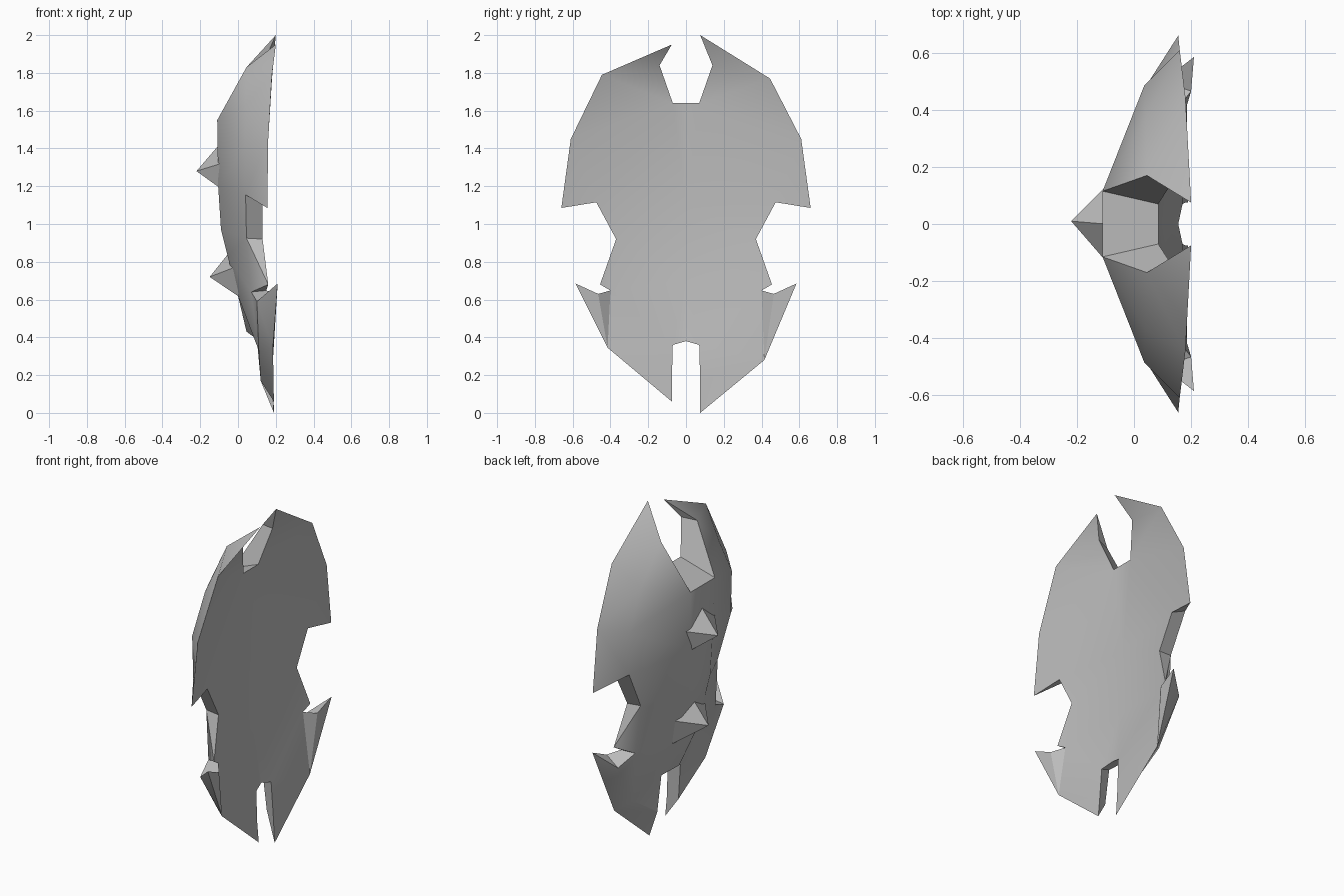
import bpy
import bmesh
import math
from mathutils import Vector
from mathutils.geometry import delaunay_2d_cdt

cube = bpy.data.objects.get("Cube")
if cube:
    bpy.data.objects.remove(cube, do_unlink=True)

# One plain grey for everything
grey = bpy.data.materials.new("plain_grey")
colour = (0.5, 0.5, 0.5, 1.0)
grey.diffuse_color = colour
grey.use_nodes = True
for node in grey.node_tree.nodes:
    if node.type == "BSDF_PRINCIPLED":
        node.inputs["Base Color"].default_value = colour


def finish(name, bm):
    """Turn a bmesh into a named object with sharp edges kept."""
    bmesh.ops.remove_doubles(bm, verts=bm.verts[:], dist=0.0005)
    bmesh.ops.recalc_face_normals(bm, faces=bm.faces[:])
    mesh = bpy.data.meshes.new(name)
    bm.to_mesh(mesh)
    bm.free()
    mesh.materials.append(grey)
    obj = bpy.data.objects.new(name, mesh)
    bpy.context.scene.collection.objects.link(obj)
    bpy.ops.object.select_all(action="DESELECT")
    obj.select_set(True)
    bpy.context.view_layer.objects.active = obj
    bpy.ops.object.shade_smooth_by_angle(angle=math.radians(30))
    return obj


# Half outline of the inner (hollow) side, from top notch to bottom notch
inner_rim = [
    (.085, 0, 1.64), (.085, .07, 1.64), (.13, .14, 1.84),      # top notch
    (.2, .075, 2), (.18, .445, 1.77), (.16, .61, 1.45),        # upper wing
    (.155, .66, 1.085), (.13, .475, 1.115),
    (.13, .37, .92), (.16, .455, .68),                         # waist
    (.15, .4, .648), (.2, .465, .63),                          # side slit
    (.21, .585, .685), (.185, .415, .28), (.19, .075, 0),      # lower wing
    (.18, .075, .17), (.17, .07, .36), (.155, 0, .38),         # bottom notch
]

# Where the outer side leaves that outline, it has its own thick edge
outer_rim = list(inner_rim)
thick_edge = {
    0: (-.11, 0, 1.55), 1: (-.11, .115, 1.55), 2: (.045, .17, 1.83),
    7: (.04, .48, 1.155), 8: (.045, .364, .925),
    10: (.07, .38, .64), 11: (.1, .5, .59),
    15: (.12, .1, .17), 16: (.1, .09, .39), 17: (.045, 0, .43),
}
for index, point in thick_edge.items():
    outer_rim[index] = point

# Raised middle of the outer side, as (x, z) from top to bottom
spine = [(-.105, 1.2), (-.09, .97), (-.055, .83), (0, .62)]
outer_centre = [(x, 0, z) for x, z in spine]
outer_plateau = [(x, .1, z) for x, z in spine]
inner_centre = [(.08, 0, 1.1), (.1, 0, .7)]
upper_ridge = [(.04, .37, 1.63), (.036, .485, 1.41)]
lower_ridge = [(.11, .34, .33)]

# The two halves differ a little in the height of their points
uneven = {3: -.05, 4: .02, 13: .065, 14: .06}


def chain(points, closed=False):
    pairs = list(zip(points, points[1:]))
    return pairs + [(points[-1], points[0])] if closed else pairs


def fill(bm, rim, centre, creases, side):
    """Fill one skin inside its rim, keeping the crease lines as edges."""
    links = chain(rim + centre[::-1], closed=True)
    for crease in creases:
        links += chain(crease)
    points = []
    for link in links:
        points += [p for p in link if p not in points]
    edges = [(points.index(a), points.index(b)) for a, b in links]
    flat = [Vector((y, z)) for x, y, z in points]
    result = delaunay_2d_cdt(flat, edges, [], 1, 1e-5)
    verts = [bm.verts.new((points[source[0]][0], v.x * side, v.y))
             for v, source in zip(result[0], result[3])]
    for face in result[2]:
        bm.faces.new([verts[i] for i in face])


def add_half(bm, side):
    inner, outer = list(inner_rim), list(outer_rim)
    if side < 0:
        for index, lift in uneven.items():
            x, y, z = inner[index]
            inner[index] = outer[index] = (x, y, z + lift)
    # Inner and outer skins
    fill(bm, inner, inner_centre, [], side)
    creases = [
        [outer[1]] + outer_plateau + [outer[16]],
        [outer[2]] + upper_ridge + [outer[7]],
        [outer[11]] + lower_ridge + [outer[15]],
    ]
    fill(bm, outer, outer_centre, creases, side)
    # Walls of the notches
    for (a, b), (d, c) in zip(chain(inner), chain(outer)):
        corners = list(dict.fromkeys((a, b, c, d)))
        if len(corners) > 2:
            bm.faces.new([bm.verts.new((x, y * side, z))
                          for x, y, z in corners])


shield = bmesh.new()
for side in (1, -1):
    add_half(shield, side)
finish("shield_body", shield)


def spike(name, tip, top, middle, bottom):
    """Five-sided spike; middle and bottom corners are mirrored."""
    mirror = [(x, -y, z) for x, y, z in (bottom, middle)]
    bm = bmesh.new()
    apex = bm.verts.new(tip)
    base = [bm.verts.new(p) for p in [top, middle, bottom] + mirror]
    for a, b in chain(base, closed=True):
        bm.faces.new((a, b, apex))
    bm.faces.new(base)
    finish(name, bm)


spike("upper_spike", (-.22, .01, 1.28),
      (-.1, 0, 1.42), (-.09, .14, 1.32), (-.095, .1, 1.19))
spike("lower_spike", (-.15, 0, .72),
      (-.05, 0, .845), (-.02, .15, .77), (.005, .12, .615))
